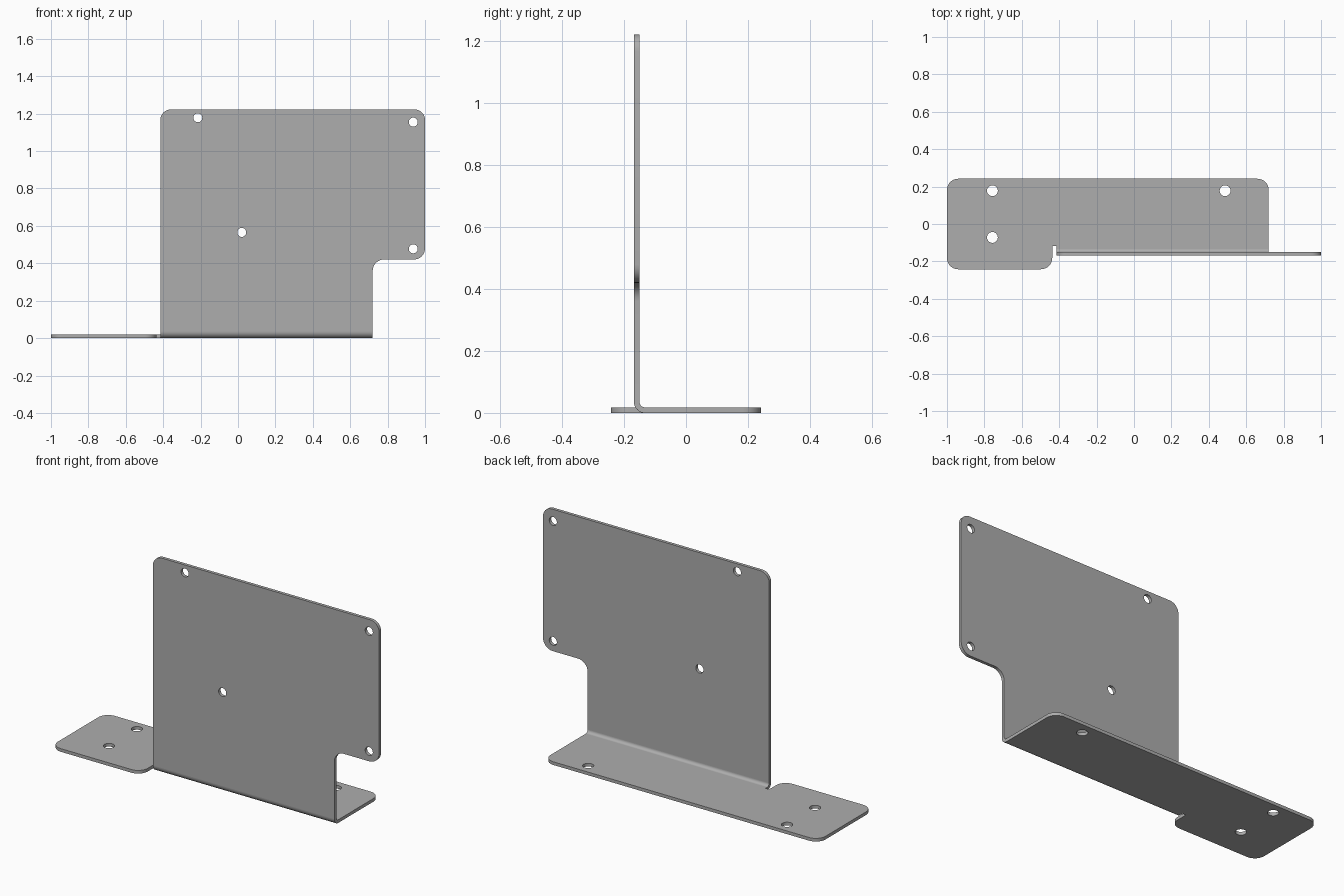
import bpy, bmesh, math
from mathutils import Matrix, Vector

cube = bpy.data.objects.get("Cube")
if cube:
    bpy.data.objects.remove(cube, do_unlink=True)

T = 0.018            # sheet thickness
R = 0.035            # outer bend radius
FRONT = -0.168       # front face of the upright plate
LEFT, RIGHT = -0.415, 0.72   # ends of the bend

steel = bpy.data.materials.new("grey steel")
steel.use_nodes = True
colour = (0.42, 0.42, 0.42, 1)
steel.diffuse_color = colour
steel.node_tree.nodes["Principled BSDF"].inputs["Base Color"].default_value = colour


def rounded(corners, steps=8):
    """Outline from (x, y, radius) corners, each turned into an arc."""
    pts = []
    for i, (x, y, r) in enumerate(corners):
        p = Vector((x, y))
        if not r:
            pts.append(p)
            continue
        a = (Vector(corners[i - 1][:2]) - p).normalized()
        b = (Vector(corners[(i + 1) % len(corners)][:2]) - p).normalized()
        # all corners are square, so the arc is a quarter turn
        for k in range(steps + 1):
            t = k / steps * math.pi / 2
            pts.append(p + r * (a * (1 - math.sin(t)) + b * (1 - math.cos(t))))
    return pts


def circle(x, y, r, n=24):
    return [Vector((x + r * math.cos(k * math.tau / n),
                    y + r * math.sin(k * math.tau / n))) for k in range(n)]


def finish(name, mesh):
    obj = bpy.data.objects.new(name, mesh)
    bpy.context.collection.objects.link(obj)
    mesh.materials.clear()
    mesh.materials.append(steel)
    bpy.ops.object.select_all(action="DESELECT")
    obj.select_set(True)
    bpy.context.view_layer.objects.active = obj
    bpy.ops.object.shade_smooth_by_angle(angle=math.radians(30))
    return obj


def plate(name, corners, holes, hole_radius, matrix):
    """Flat sheet with rounded corners and round holes."""
    curve = bpy.data.curves.new(name, "CURVE")
    curve.dimensions, curve.fill_mode, curve.extrude = "2D", "BOTH", T / 2
    for loop in [rounded(corners)] + [circle(x, y, hole_radius) for x, y in holes]:
        spline = curve.splines.new("POLY")
        spline.points.add(len(loop) - 1)
        for point, p in zip(spline.points, loop):
            point.co = (p.x, p.y, 0, 1)
        spline.use_cyclic_u = True
    source = bpy.data.objects.new(name + "_outline", curve)
    bpy.context.collection.objects.link(source)
    graph = bpy.context.evaluated_depsgraph_get()
    mesh = bpy.data.meshes.new_from_object(source.evaluated_get(graph))
    bpy.data.objects.remove(source, do_unlink=True)
    bm = bmesh.new()
    bm.from_mesh(mesh)
    bmesh.ops.remove_doubles(bm, verts=bm.verts, dist=1e-5)
    bmesh.ops.transform(bm, matrix=matrix, verts=bm.verts)
    bmesh.ops.recalc_face_normals(bm, faces=bm.faces)
    bm.to_mesh(mesh)
    bm.free()
    return finish(name, mesh)


# Upright plate with a notch under its overhanging end
plate("upright_plate",
      [(LEFT, R, 0), (RIGHT, R, 0), (RIGHT, 0.42, 0.06), (1, 0.42, 0.06),
       (1, 1.222, 0.055), (LEFT, 1.222, 0.055)],
      [(-0.215, 1.178), (0.937, 1.155), (0.937, 0.477), (0.02, 0.565)], 0.024,
      Matrix.Translation((0, FRONT + T / 2, 0)) @ Matrix.Rotation(math.pi / 2, 4, "X"))

# Base flange with a wider foot and a relief slot beside the bend
bend_y = FRONT + R
plate("base_flange",
      [(-1, -0.242, 0.06), (-0.437, -0.242, 0.06), (-0.437, -0.118, 0),
       (LEFT, -0.118, 0), (LEFT, bend_y, 0), (RIGHT, bend_y, 0),
       (RIGHT, 0.242, 0.06), (-1, 0.242, 0.06)],
      [(-0.757, 0.178), (-0.757, -0.072), (0.487, 0.178)], 0.029,
      Matrix.Translation((0, 0, T / 2)))

# Quarter-round bend joining the two sheets
bm = bmesh.new()
rings = []
for k in range(11):
    t = k / 10 * math.pi / 2
    rings.append([bm.verts.new((x, bend_y - r * math.cos(t), R - r * math.sin(t)))
                  for x, r in ((LEFT, R), (RIGHT, R), (RIGHT, R - T), (LEFT, R - T))])
for a, b in zip(rings, rings[1:]):
    for i in range(4):
        j = (i + 1) % 4
        bm.faces.new((a[i], a[j], b[j], b[i]))
bmesh.ops.recalc_face_normals(bm, faces=bm.faces)
mesh = bpy.data.meshes.new("bend")
bm.to_mesh(mesh)
bm.free()
# an open strip can be oriented either way, so check the outer face
outer = mesh.polygons[0]
if outer.normal.y > 0:
    mesh.flip_normals()
finish("bend", mesh)
